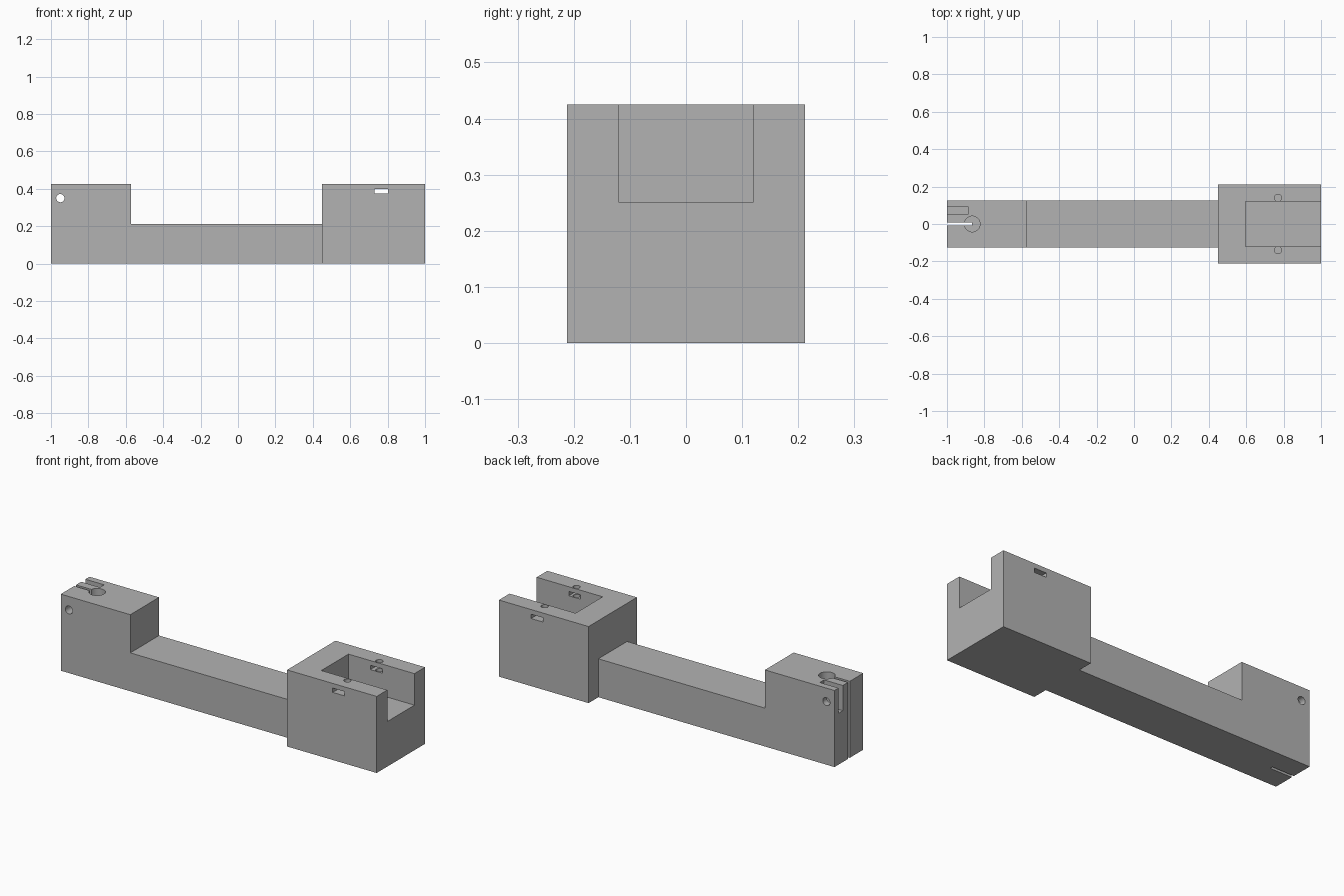
import bpy
import math

cube = bpy.data.objects.get("Cube")
if cube:
    bpy.data.objects.remove(cube, do_unlink=True)

grey = bpy.data.materials.new("plain grey")
grey.use_nodes = True
colour = (0.45, 0.45, 0.45, 1)
grey.diffuse_color = colour
grey.node_tree.nodes["Principled BSDF"].inputs["Base Color"].default_value = colour


def box(name, x, y, z):
    """Box from (min, max) pairs on each axis."""
    spans = (x, y, z)
    bpy.ops.mesh.primitive_cube_add(size=1, location=[(a + b) / 2 for a, b in spans])
    ob = bpy.context.object
    ob.name = name
    ob.scale = [b - a for a, b in spans]
    bpy.ops.object.transform_apply(location=True, rotation=True, scale=True)
    ob.data.materials.append(grey)
    return ob


def rod(name, centre, radius, length, along_y=False):
    bpy.ops.mesh.primitive_cylinder_add(
        vertices=32, radius=radius, depth=length, location=centre,
        rotation=(math.pi / 2 if along_y else 0, 0, 0))
    ob = bpy.context.object
    ob.name = name
    bpy.ops.object.transform_apply(location=True, rotation=True, scale=True)
    ob.data.materials.append(grey)
    return ob


def combine(target, tool, operation):
    """Apply an exact boolean and discard the tool."""
    mod = target.modifiers.new(operation, "BOOLEAN")
    mod.operation, mod.solver, mod.object = operation, "EXACT", tool
    bpy.ops.object.select_all(action="DESELECT")
    target.select_set(True)
    bpy.context.view_layer.objects.active = target
    bpy.ops.object.modifier_apply(modifier=mod.name)
    bpy.data.objects.remove(tool, do_unlink=True)


# Solid: low bar, raised clamp block, wide holder block
arm = box("holder_arm", (-1, 0.5), (-0.126, 0.126), (0, 0.213))
combine(arm, box("clamp_block", (-1, -0.573), (-0.126, 0.126), (0, 0.425)), "UNION")
combine(arm, box("holder_block", (0.45, 1), (-0.212, 0.212), (0, 0.425)), "UNION")

cutters = [
    # Holder: open pocket and tie slots through both side walls
    box("pocket", (0.595, 1.1), (-0.119, 0.119), (0.25, 0.5)),
    box("wall_slots", (0.73, 0.803), (-0.3, 0.3), (0.375, 0.399)),
    # Clamp: blind round socket, full-height slit, nut trap, cross bolt hole
    rod("socket", (-0.865, 0, 0.3), 0.042, 0.38),
    box("slit", (-1.1, -0.865), (-0.008, 0.008), (-0.1, 0.5)),
    box("nut_trap", (-1.1, -0.885), (0.053, 0.09), (0.285, 0.5)),
    rod("bolt_hole", (-0.95, 0, 0.35), 0.022, 0.5, along_y=True),
]
# Screw holes in the tops of the holder walls
for side in (-1, 1):
    cutters.append(rod("screw_hole", (0.77, side * 0.14, 0.4), 0.019, 0.2))

for cutter in cutters:
    combine(arm, cutter, "DIFFERENCE")

bpy.ops.object.shade_smooth_by_angle(angle=math.radians(30))
